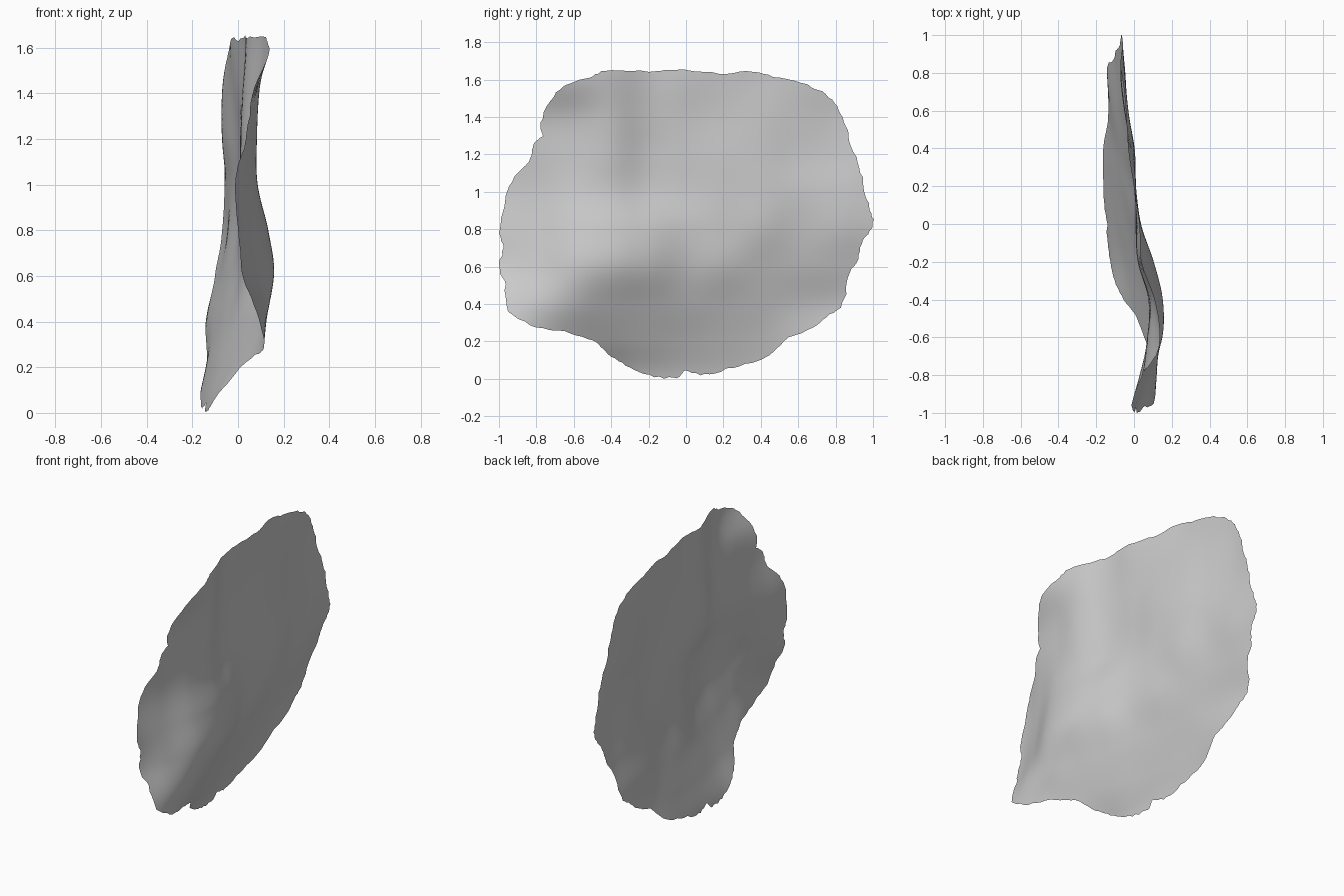
import bpy
import bmesh
import random
from math import floor
from mathutils import Vector

if "Cube" in bpy.data.objects:
    bpy.data.objects.remove(bpy.data.objects["Cube"], do_unlink=True)

random.seed(4)
STEPS = 5    # edge subdivisions per outline point
RINGS = 40   # rings from the centre to the rim

# Rim of the sheet as (y, z)
outline = [
    (-1, .8), (-.97, .95), (-.92, 1.08), (-.83, 1.18), (-.82, 1.25), (-.77, 1.3),
    (-.78, 1.37), (-.71, 1.51), (-.62, 1.58), (-.5, 1.62), (-.43, 1.65), (-.2, 1.645),
    (-.05, 1.655), (.18, 1.635), (.36, 1.645), (.5, 1.61), (.68, 1.56), (.78, 1.49),
    (.84, 1.4), (.88, 1.27), (.93, 1.13), (.96, 1), (.99, .9), (1, .82), (.95, .74),
    (.92, .64), (.87, .54), (.84, .4), (.75, .33), (.66, .26), (.55, .22), (.42, .11),
    (.25, .06), (.1, .02), (0, .04), (-.05, .005), (-.17, .01), (-.3, .06),
    (-.4, .12), (-.5, .2), (-.65, .25), (-.8, .275), (-.95, .36), (-.97, .5),
    (-1, .6), (-.98, .7)]

# Sideways waviness in hundredths: rows rise in z, columns run along y
waves = [
    [16, 9, -3, -11, -13, -15, -17, -18, -17, -16, -16],
    [13, 10, 4, -1, -5, -9, -12, -14, -14, -14, -14],
    [9, 12, 12, 8, 3, -2, -6, -9, -12, -14, -14],
    [2, 8, 15, 15, 10, 3, 0, -4, -7, -9, -11],
    [0, 5, 12, 13, 9, 3.5, 1, 0, -4, -5, -7],
    [-2, 3, 8, 8, 3, 1, 1, 0, -3, -5, -6],
    [-1, 4, 7, 8, 2, 1, 1, -1, -5, -7, -6],
    [3, 6, 8, 9, 3, 1.5, 0, -2, -5, -7, -6],
    [10, 13, 14, 11, 4, 3, 0, -3, -4, -5, -5]]


def spline(a, b, c, d, t):
    """Smooth curve from b to c."""
    return b + (c - a) * (t / 2) + (a * 2 - b * 5 + c * 4 - d) * (t * t / 2) \
        + (b * 3 - a - c * 3 + d) * (t ** 3 / 2)


def sample(values, u):
    """Smooth lookup in an evenly spaced list."""
    last = len(values) - 1
    i = min(max(floor(u), 0), last - 1)
    near = [values[min(max(i + k, 0), last)] for k in (-1, 0, 1, 2)]
    return spline(*near, u - i)


def bend(y, z):
    columns = [sample(row, (y + 1) * 5) for row in waves]
    return sample(columns, z * 5) / 100


# Smooth the rim and give it a slightly ragged edge
points = [Vector(p) for p in outline]
count = len(points)
centre = Vector((0, .85))
rim = []
for i in range(count):
    near = [points[(i + k) % count] for k in (-1, 0, 1, 2)]
    for s in range(STEPS):
        p = spline(*near, s / STEPS)
        rim.append(centre + (p - centre) * (1 + random.uniform(-.008, .004)))

# Fill the sheet with rings and bend it sideways
bm = bmesh.new()


def add_vert(p):
    return bm.verts.new((bend(p.x, p.y), p.x, p.y))


middle = add_vert(centre)
rings = [[add_vert(centre.lerp(p, r / RINGS)) for p in rim]
         for r in range(1, RINGS + 1)]
total = len(rim)
for j in range(total):
    k = (j + 1) % total
    bm.faces.new((middle, rings[0][k], rings[0][j]))
    for inner, outer in zip(rings, rings[1:]):
        bm.faces.new((inner[j], inner[k], outer[k], outer[j]))
bmesh.ops.recalc_face_normals(bm, faces=bm.faces)
bm.normal_update()
if sum(f.normal.x for f in bm.faces) < 0:
    bmesh.ops.reverse_faces(bm, faces=bm.faces)

mesh = bpy.data.meshes.new("wavy_sheet")
bm.to_mesh(mesh)
bm.free()
sheet = bpy.data.objects.new("wavy_sheet", mesh)
bpy.context.collection.objects.link(sheet)
mesh.shade_smooth()

# Plain grey
grey = bpy.data.materials.new("plain_grey")
grey.use_nodes = True
colour = (.6, .6, .6, 1)
grey.diffuse_color = colour
grey.node_tree.nodes["Principled BSDF"].inputs["Base Color"].default_value = colour
mesh.materials.append(grey)
